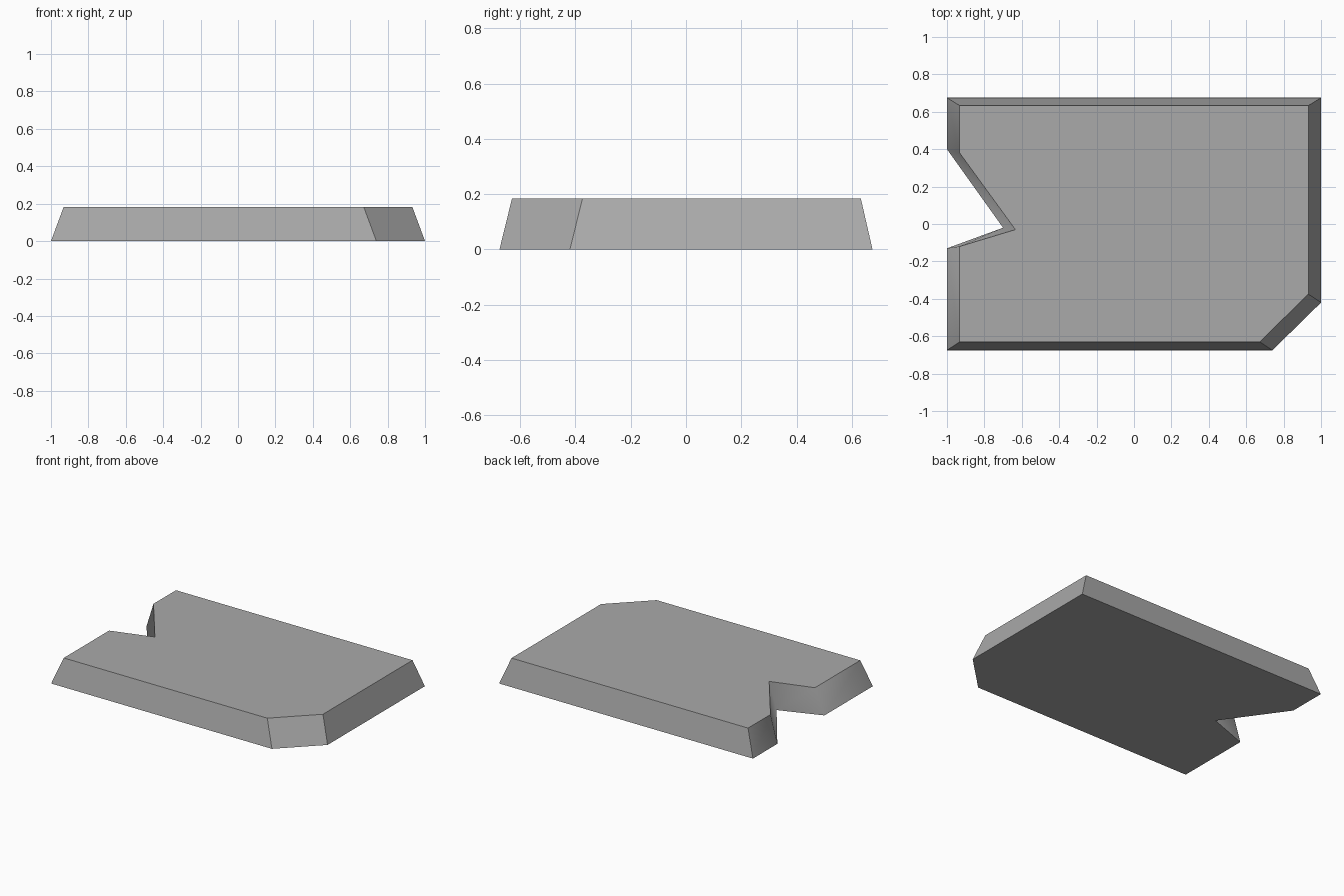
import bpy
import bmesh

HEIGHT = 0.183

cube = bpy.data.objects.get("Cube")
if cube:
    bpy.data.objects.remove(cube, do_unlink=True)


def make_material(name, rgb):
    mat = bpy.data.materials.new(name)
    mat.use_nodes = True
    color = (*rgb, 1.0)
    mat.diffuse_color = color
    mat.node_tree.nodes["Principled BSDF"].inputs["Base Color"].default_value = color
    return mat


# Outlines run counter-clockwise from the front corner at -x;
# the last three points form the notch
base_outline = [(-1, -0.675), (0.74, -0.675), (1, -0.42), (1, 0.675),
                (-1, 0.675), (-1, 0.4), (-0.7, -0.02), (-1, -0.13)]
top_outline = [(-0.932, -0.63), (0.672, -0.63), (0.932, -0.375), (0.932, 0.633),
               (-0.932, 0.633), (-0.932, 0.38), (-0.634, -0.03), (-0.932, -0.12)]

# Slab with sloping sides
bm = bmesh.new()
base = [bm.verts.new((x, y, 0)) for x, y in base_outline]
top = [bm.verts.new((x, y, HEIGHT)) for x, y in top_outline]
bm.faces.new(base[::-1])
bm.faces.new(top)
count = len(base)
notch_side = []
for i in range(count):
    j = (i + 1) % count
    side = bm.faces.new((base[i], base[j], top[j], top[i]))
    # The notched side is shaded as one soft strip
    if i >= 4:
        side.smooth = True
        notch_side.append(side)

# Only edges shared within the notched strip stay soft
for edge in bm.edges:
    edge.smooth = all(face in notch_side for face in edge.link_faces)

bm.normal_update()
mesh = bpy.data.meshes.new("notched_slab")
bm.to_mesh(mesh)
bm.free()
mesh.materials.append(make_material("stone_grey", (0.4, 0.4, 0.4)))
slab = bpy.data.objects.new("notched_slab", mesh)
bpy.context.collection.objects.link(slab)
